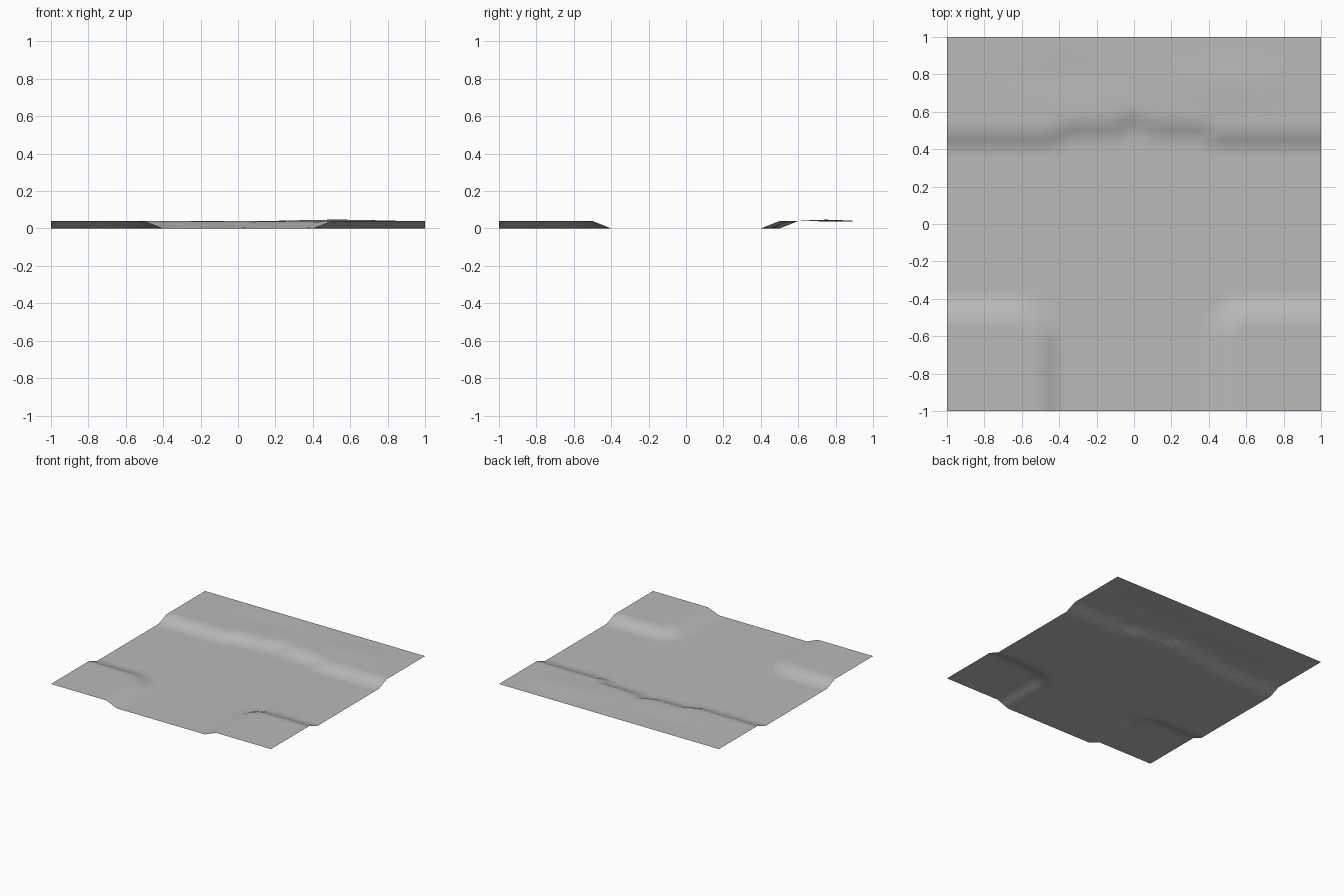
import bpy
import bmesh
import math

cube = bpy.data.objects.get("Cube")
if cube:
    bpy.data.objects.remove(cube, do_unlink=True)

BANK = 0.04      # height of the raised ground
SLOPE = 0.1      # width of the sloping edge
FOOT = 0.4       # half width of the sunken floor


def ramp(distance):
    """Climb from the floor to the raised ground."""
    return BANK * min(1, max(0, distance / SLOPE))


def back_foot(x):
    """Foot of the rear bank, worn back in the middle."""
    points = [(0, 0.5), (0.1, 0.46), (0.35, 0.45), (0.45, FOOT), (1, FOOT)]
    for (x0, y0), (x1, y1) in zip(points, points[1:]):
        if abs(x) <= x1:
            return y0 + (y1 - y0) * (abs(x) - x0) / (x1 - x0)
    return FOOT


def corner_distance(x, y, radius):
    """Distance inside a front bank with a rounded corner."""
    u, v = abs(x) - FOOT, -y - FOOT
    if u < radius and v < radius:
        return radius - math.hypot(radius - u, radius - v)
    return min(u, v)


def hump(x, y, cx, cy, rx, ry):
    """Soft swell of the raised ground."""
    d = ((x - cx) / rx) ** 2 + ((y - cy) / ry) ** 2
    return max(0, 1 - d) ** 2


def height(x, y):
    if y > 0:
        z = ramp(y - back_foot(x))
        z += 0.007 * hump(x, y, 0.53, 0.75, 0.42, 0.18)
        return z - 0.004 * hump(x, y, -0.35, 0.8, 0.45, 0.14)
    return ramp(corner_distance(x, y, 0.25 if x < 0 else 0.2))


# Ground sheet
bm = bmesh.new()
bmesh.ops.create_grid(bm, x_segments=40, y_segments=40, size=1)
for v in bm.verts:
    v.co.z = height(v.co.x, v.co.y)
for f in bm.faces:
    f.smooth = True
    if f.normal.z < 0:
        f.normal_flip()
mesh = bpy.data.meshes.new("ground_sheet")
bm.to_mesh(mesh)
bm.free()
ground = bpy.data.objects.new("ground_sheet", mesh)
bpy.context.collection.objects.link(ground)

# Stone grey material
grey = bpy.data.materials.new("stone_grey")
grey.use_nodes = True
colour = (0.5, 0.49, 0.48, 1)
grey.diffuse_color = colour
grey.node_tree.nodes["Principled BSDF"].inputs["Base Color"].default_value = colour
mesh.materials.append(grey)
